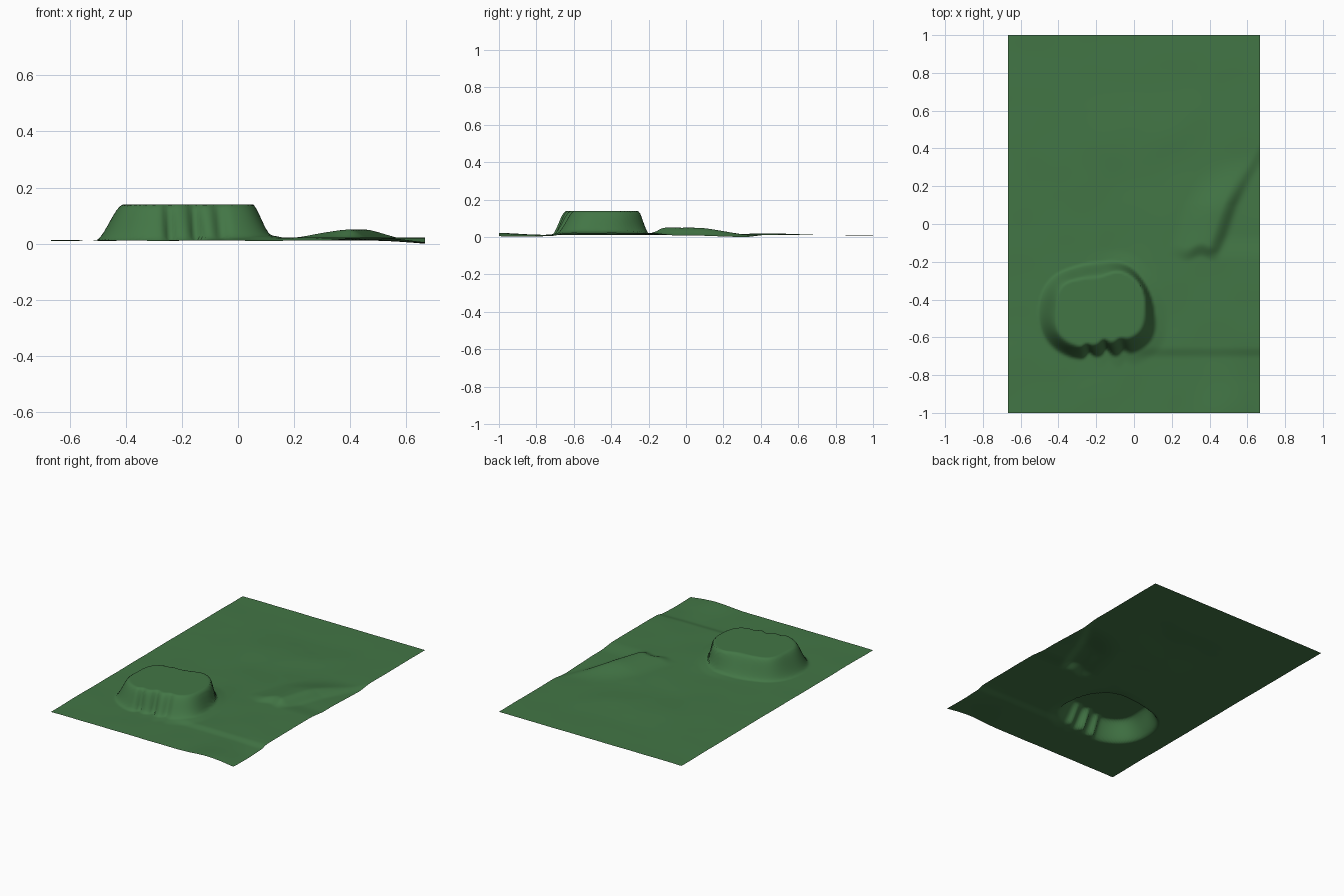
import bpy, bmesh, math
from mathutils import Vector, noise

if "Cube" in bpy.data.objects:
    bpy.data.objects.remove(bpy.data.objects["Cube"])

HX, HY = 2 / 3, 1.0
NX, NY = 120, 180


def smooth(a, b, t):
    t = max(0.0, min(1.0, (t - a) / (b - a)))
    return t * t * (3 - 2 * t)


def around(table, ang):
    # smooth periodic (Catmull-Rom) lookup of a radius table
    n = len(table)
    f = (ang / (2 * math.pi)) % 1.0 * n
    i = int(f)
    t = f - i
    a, b, c, d = (table[(i + k) % n] for k in (-1, 0, 1, 2))
    return b + 0.5 * t * (c - a + t * (2*a - 5*b + 4*c - d + t * (3*(b - c) + d - a)))


def polyline_y(points, x):
    # piecewise linear lookup
    for (x0, y0), (x1, y1) in zip(points, points[1:]):
        if x <= x1:
            return y0 + (y1 - y0) * (x - x0) / (x1 - x0)
    return points[-1][1]


def bump(x, y, cx, cy, rx, ry):
    return math.exp(-((x - cx) / rx) ** 2 - ((y - cy) / ry) ** 2)


# Mesa rim and foot radii, every 30 degrees from +x
RIM = [.235, .245, .225, .17, .185, .235, .23, .25, .225, .18, .19, .235]
FOOT = [.29, .275, .275, .25, .26, .305, .325, .33, .30, .255, .285, .32]
# Scarp line of the eastern ridge: x position for each y
SCARP = [(-1, .40), (-.16, .42), (-.05, .46), (.1, .51), (.25, .58), (.4, .66), (1, .9)]


def plain(x, y):
    z = .011 + .002 * noise.noise(Vector((x * 5, y * 5, 3)))
    z += .008 * bump(x, y, .05, .45, .35, .2)
    z += .010 * smooth(-.15, .2, x) * smooth(-.71, -.65, y) * (1 - smooth(.0, .4, y))
    # south-east bank and sunken corner
    z += .011 * bump(x, y, .47, -1.0, .12, .16)
    z -= .010 * smooth(.48, .64, x + .35 * (y + .75)) * (1 - smooth(-.85, -.6, y))
    # low ground east of the scarp
    z -= .012 * smooth(-.01, .06, x - polyline_y(SCARP, y)) * smooth(-.2, -.05, y)
    return z


def ridge(x, y):
    edge = polyline_y(SCARP, y)
    rise = smooth(edge - .26, edge - .04, x) * (1 - smooth(edge - .04, edge + .04, x))
    wob = .012 * math.sin(x * 40)
    length = smooth(-.19 + wob, -.11 + wob, y) * (1 - smooth(.05, .36, y))
    return .029 * rise * length


def mesa(x, y):
    dx, dy = x + .18, y + .45
    r, a = math.hypot(dx, dy), math.atan2(dy, dx)
    rim, foot = around(RIM, a), around(FOOT, a)
    # gullies cut into the front face
    if dy < 0:
        for gx, w, deep in ((-.245, .02, .035), (-.15, .022, .04), (-.06, .025, .03)):
            g = deep * math.exp(-((x - gx + .2 * (y + .66)) / w) ** 2) * smooth(.1, .17, -dy)
            rim -= g * .5
            foot -= g
    t = max(0.0, min(1.0, (r - rim) / (foot - rim)))
    apron = .012 * (1 - smooth(foot - .02, foot + .07, r)) * smooth(-.3, .1, x)
    return 1 - (.35 * t + .65 * smooth(0, 1, t)), apron


def height(x, y):
    base = plain(x, y) + ridge(x, y)
    k, apron = mesa(x, y)
    base += apron
    return max(0.0, base + (.139 - base) * k)


# Terrain sheet
bm = bmesh.new()
rows = []
for j in range(NY + 1):
    y = -HY + 2 * HY * j / NY
    row = []
    for i in range(NX + 1):
        x = -HX + 2 * HX * i / NX
        row.append(bm.verts.new((x, y, height(x, y))))
    rows.append(row)
for r0, r1 in zip(rows, rows[1:]):
    for i in range(NX):
        f = bm.faces.new((r0[i], r0[i + 1], r1[i + 1], r1[i]))
        f.smooth = True
mesh = bpy.data.meshes.new("terrain")
bm.to_mesh(mesh)
bm.free()
terrain = bpy.data.objects.new("terrain", mesh)
bpy.context.collection.objects.link(terrain)

# Grass colour
mat = bpy.data.materials.new("grass")
mat.diffuse_color = (.055, .18, .06, 1)
mat.use_nodes = True
mat.node_tree.nodes["Principled BSDF"].inputs["Base Color"].default_value = mat.diffuse_color
mesh.materials.append(mat)
